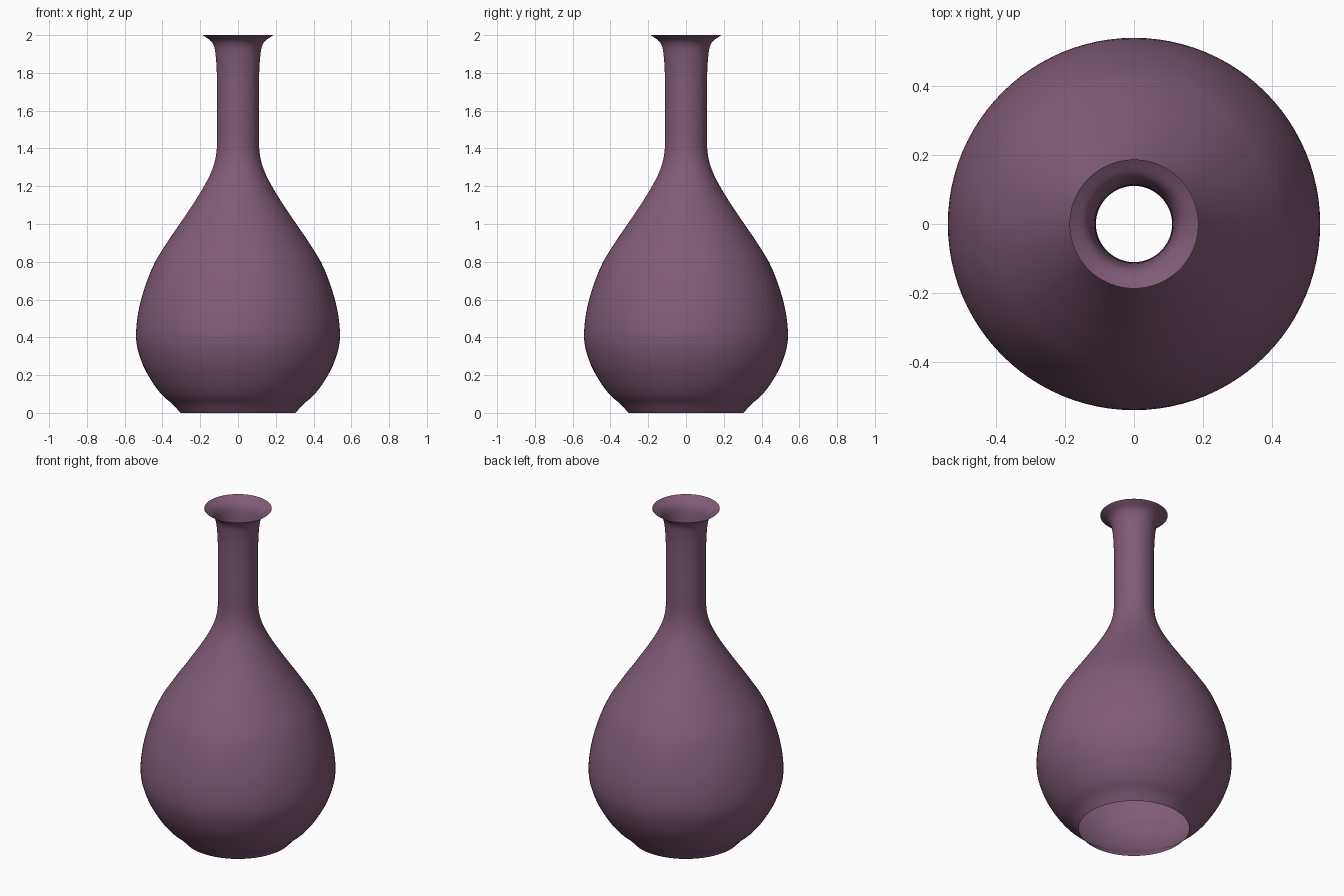
import bpy
import math
from mathutils import Vector

if "Cube" in bpy.data.objects:
    bpy.data.objects.remove(bpy.data.objects["Cube"])

# Profile of the vase wall: (radius, height)
PROFILE = [(0.305, 0.0), (0.345, 0.045), (0.40, 0.093), (0.455, 0.165),
           (0.51, 0.27), (0.54, 0.40), (0.518, 0.58), (0.453, 0.77),
           (0.37, 0.91), (0.295, 1.02), (0.20, 1.165), (0.138, 1.285),
           (0.113, 1.39), (0.111, 1.55), (0.111, 1.75), (0.118, 1.89),
           (0.136, 1.96), (0.187, 2.0)]
SIDES = 96
STEPS = 5


def smooth_profile(points, steps):
    """Catmull-Rom curve through the profile points."""
    p = [Vector(q) for q in points]
    p = [2 * p[0] - p[1]] + p + [2 * p[-1] - p[-2]]
    out = []
    for a, b, c, d in zip(p, p[1:], p[2:], p[3:]):
        for i in range(steps):
            t = i / steps
            out.append(0.5 * (2 * b + (c - a) * t
                              + (2 * a - 5 * b + 4 * c - d) * t ** 2
                              + (3 * b - a - 3 * c + d) * t ** 3))
    return out + [p[-2]]


# Vase: thin single-walled shell of revolution, open at mouth and foot
rings = smooth_profile(PROFILE, STEPS)
verts = [(r * math.cos(math.tau * i / SIDES), r * math.sin(math.tau * i / SIDES), z)
         for r, z in rings for i in range(SIDES)]
faces = []
for k in range(len(rings) - 1):
    for i in range(SIDES):
        j = (i + 1) % SIDES
        a, b = k * SIDES, (k + 1) * SIDES
        faces.append((a + i, a + j, b + j, b + i))

mesh = bpy.data.meshes.new("vase")
mesh.from_pydata(verts, [], faces)
mesh.shade_smooth()
vase = bpy.data.objects.new("vase", mesh)
bpy.context.collection.objects.link(vase)

# Plum glaze
glaze = bpy.data.materials.new("plum_glaze")
glaze.diffuse_color = (0.22, 0.105, 0.18, 1)
glaze.use_nodes = True
glaze.node_tree.nodes["Principled BSDF"].inputs["Base Color"].default_value = glaze.diffuse_color
mesh.materials.append(glaze)
